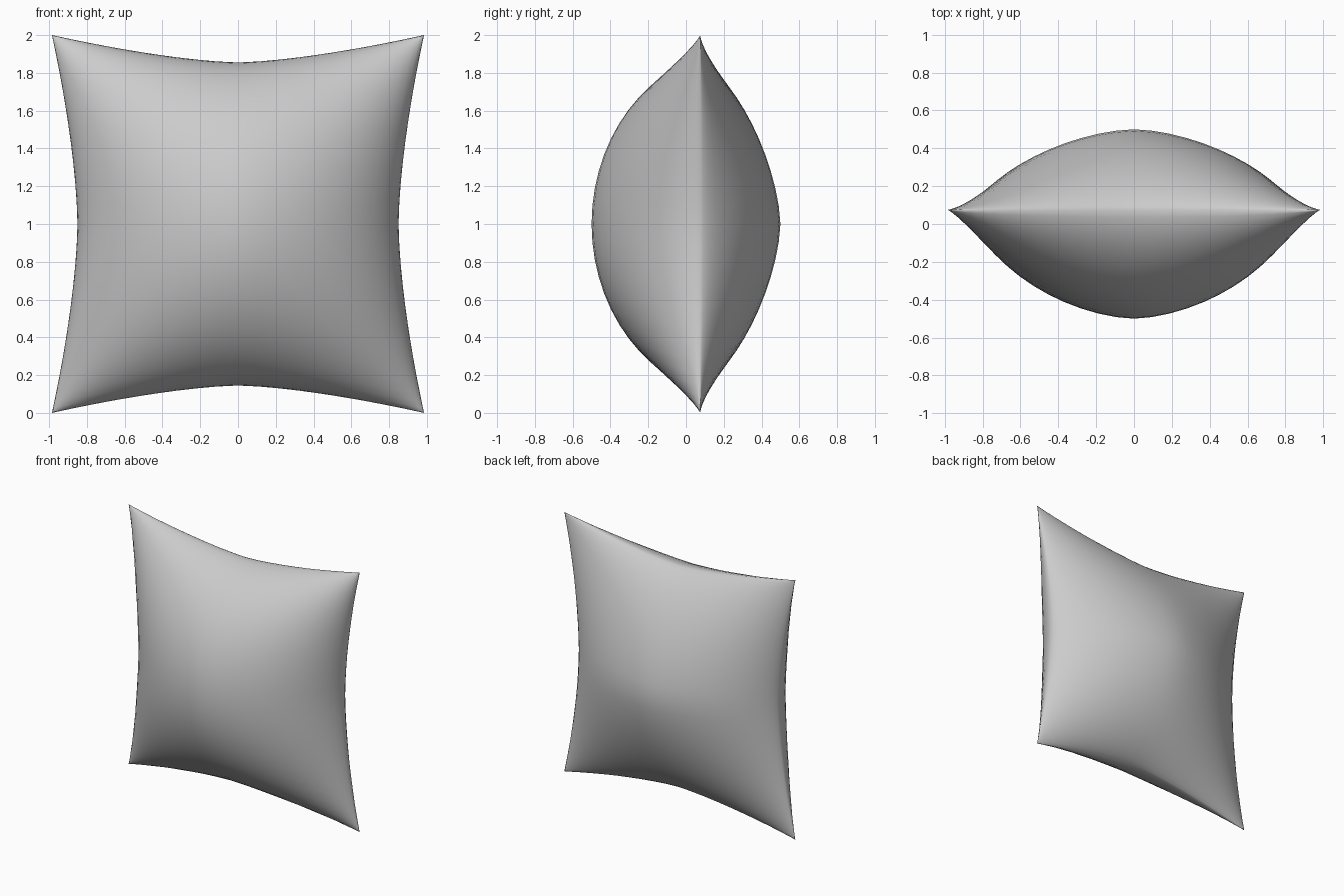
import bpy, bmesh, math

if "Cube" in bpy.data.objects:
    bpy.data.objects.remove(bpy.data.objects["Cube"])

N = 28  # cells along each side of the cushion
SEAM_Y = 0.075


def bulge(t, power, fall):
    # Cushion cross-section: 1 in the middle, 0 at the seam
    return max(0.0, 1 - abs(t) ** power) ** fall


def add_panel(bm, depth, px, pz, fall):
    # One inflated square panel with edges drawn in between the corners
    rows = []
    for j in range(N + 1):
        v = math.sin((j / N - 0.5) * math.pi)
        row = []
        for i in range(N + 1):
            u = math.sin((i / N - 0.5) * math.pi)
            x = u * (0.985 - 0.135 * (1 - abs(v) ** 1.6))
            z = 1 + v * (1.0 - 0.145 * (1 - abs(u) ** 1.5))
            y = SEAM_Y + depth * bulge(u, px, fall) * bulge(v, pz, fall)
            row.append(bm.verts.new((x, y, z)))
        rows.append(row)
    for j in range(N):
        for i in range(N):
            quad = (rows[j][i], rows[j][i + 1], rows[j + 1][i + 1], rows[j + 1][i])
            bm.faces.new(quad)


# Front and back panels welded along the seam
bm = bmesh.new()
add_panel(bm, -0.575, 1.7, 2.0, 0.6)
add_panel(bm, 0.425, 1.7, 1.6, 0.7)
bmesh.ops.remove_doubles(bm, verts=bm.verts, dist=0.0005)
bmesh.ops.recalc_face_normals(bm, faces=bm.faces)
for f in bm.faces:
    f.smooth = True
mesh = bpy.data.meshes.new("cushion")
bm.to_mesh(mesh)
bm.free()
cushion = bpy.data.objects.new("cushion", mesh)
bpy.context.collection.objects.link(cushion)
